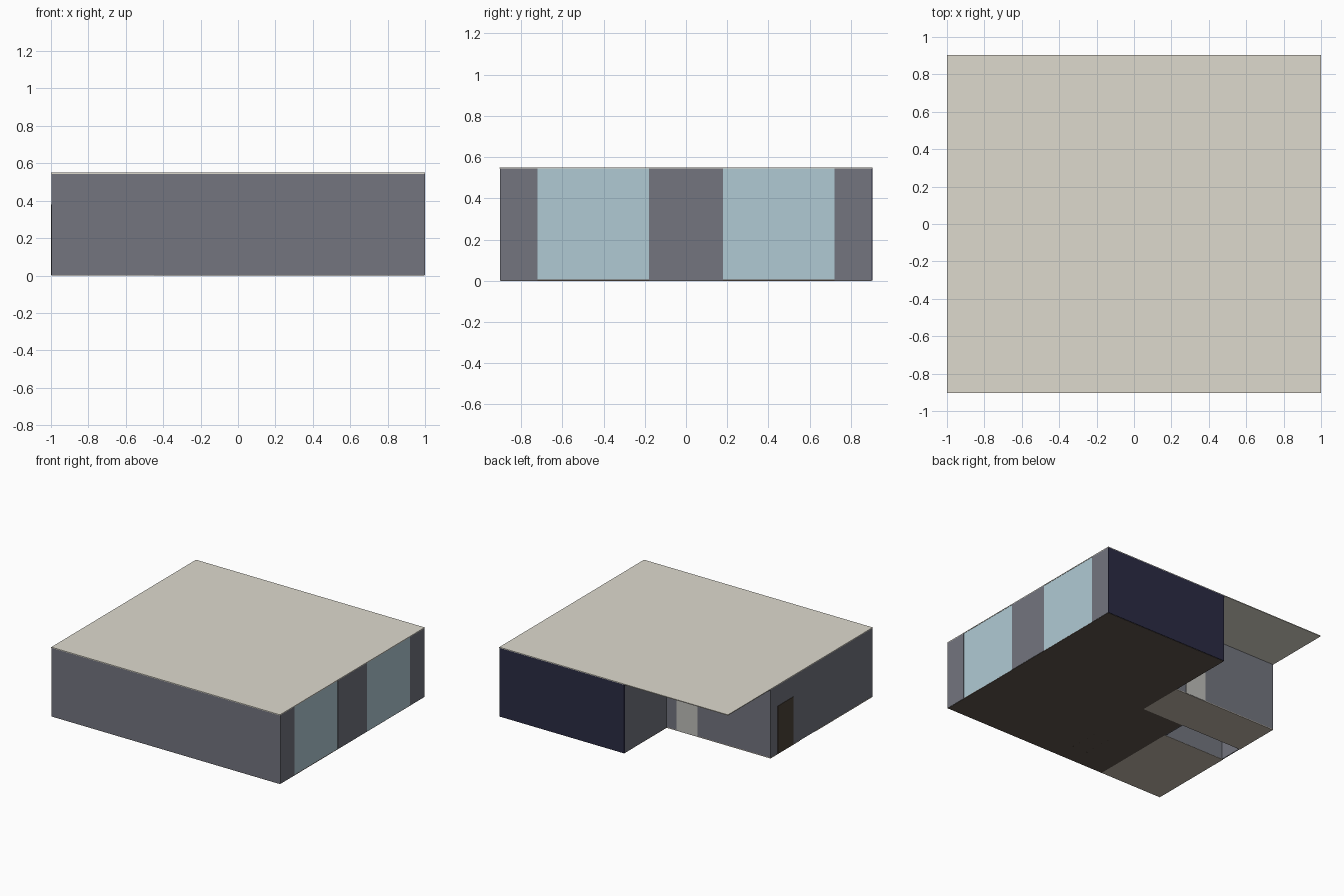
import bpy, bmesh

if "Cube" in bpy.data.objects:
    bpy.data.objects.remove(bpy.data.objects["Cube"])


def mat(name, rgb):
    # sRGB 0-255 to linear diffuse colour
    m = bpy.data.materials.new(name)
    lin = [((c / 255 + 0.055) / 1.055) ** 2.4 for c in rgb]
    m.diffuse_color = (*lin, 1)
    m.use_nodes = True
    m.node_tree.nodes["Principled BSDF"].inputs["Base Color"].default_value = m.diffuse_color
    return m


WALL = mat("wall_grey", (115, 117, 127))
NAVY = mat("navy", (42, 43, 68))
GLASS = mat("glass", (176, 202, 212))
ROOF = mat("cream", (222, 218, 206))
DARK = mat("dark_wood", (97, 86, 77))
TILE = mat("light_tile", (194, 185, 172))
DOOR = mat("door_brown", (76, 66, 56))
PALE = mat("pale_door", (190, 190, 186))


def box(name, x, y, z, m):
    bm = bmesh.new()
    bmesh.ops.create_cube(bm, size=1)
    for v in bm.verts:
        for i, (a, b) in enumerate((x, y, z)):
            v.co[i] = (a + b) / 2 + v.co[i] * (b - a)
    me = bpy.data.meshes.new(name)
    bm.to_mesh(me)
    bm.free()
    me.materials.append(m)
    ob = bpy.data.objects.new(name, me)
    bpy.context.collection.objects.link(ob)
    return ob


def slab(name, pts, z0, z1, m):
    # flat outline extruded upward
    bm = bmesh.new()
    f = bm.faces.new([bm.verts.new((x, y, z0)) for x, y in pts])
    r = bmesh.ops.extrude_face_region(bm, geom=[f])
    bmesh.ops.translate(bm, vec=(0, 0, z1 - z0),
                        verts=[g for g in r["geom"] if isinstance(g, bmesh.types.BMVert)])
    bmesh.ops.recalc_face_normals(bm, faces=bm.faces)
    me = bpy.data.meshes.new(name)
    bm.to_mesh(me)
    bm.free()
    me.materials.append(m)
    bpy.context.collection.objects.link(bpy.data.objects.new(name, me))


X, Y, H, T = 1.0, 0.9, 0.55, 0.01
NX, NY = -0.09, 0.37          # porch recess corner
Z = (0.002, H - 0.006)

# roof covers the whole footprint, including the porch
box("roof", (-X, X), (-Y - 0.004, Y + 0.004), (H - 0.006, H), ROOF)

# floors, leaving a gap under the closet
slab("main_floor", [(-0.45, -Y), (X - 0.002, -Y), (X - 0.002, Y), (NX, Y), (NX, 0), (-0.45, 0)],
     0, 0.006, DARK)
box("bedroom_floor", (-X + 0.002, -0.45), (-Y, -0.19), (0, 0.006), TILE)
box("entry_floor", (-X + 0.002, NX), (0, NY), (0, 0.006), TILE)

# outer walls
box("front_wall", (-X + 0.002, X - 0.002), (-Y - 0.002, -Y + T), Z, WALL)
box("back_wall", (NX, X - 0.002), (Y - T, Y + 0.004), Z, NAVY)
box("left_wall", (-X + 0.003, -X + T), (-Y, NY), Z, WALL)
box("porch_side_wall", (NX, NX + T), (NY - T, Y - T), Z, WALL)
box("porch_back_wall", (-X + T, NX), (NY - T, NY), Z, WALL)

# right side: wall piers between full-height windows
for i, (a, b) in enumerate([(-Y, -0.72), (-0.18, 0.18), (0.72, Y)]):
    box(f"right_wall_pier_{i + 1}", (X - T, X), (a, b), Z, WALL)
for i, a in enumerate((-0.72, 0.18)):
    box(f"window_{i + 1}", (X - T, X - 0.002), (a, a + 0.54), Z, GLASS)

# doors
box("side_door", (-X, -X + T + 0.002), (0.085, 0.28), (0.002, 0.38), DOOR)
box("porch_door", (-0.36, -0.18), (NY - T - 0.002, NY + 0.003), (0.002, 0.38), PALE)

# inner partitions around the closet and bedroom
box("bedroom_partition", (-0.45 - T, -0.45), (-Y + T, 0), Z, WALL)
box("closet_front_partition", (-X + T, -0.45 - T), (-0.19 - T, -0.19), Z, WALL)
box("closet_back_partition", (-X + T, -0.45 - T), (0, T), Z, WALL)

# two benches whose feet reach through the floor
for n, yc in enumerate((-0.705, -0.545)):
    box(f"bench_{n + 1}_seat", (-0.19, -0.04), (yc - 0.045, yc + 0.045), (0.09, 0.1), DARK)
    for k, (lx, ly) in enumerate([(-0.18, -1), (-0.18, 1), (-0.05, -1), (-0.05, 1)]):
        py = yc + ly * 0.035
        box(f"bench_{n + 1}_leg_{k + 1}", (lx - 0.004, lx + 0.004), (py - 0.004, py + 0.004),
            (-0.0005, 0.09), DOOR)
